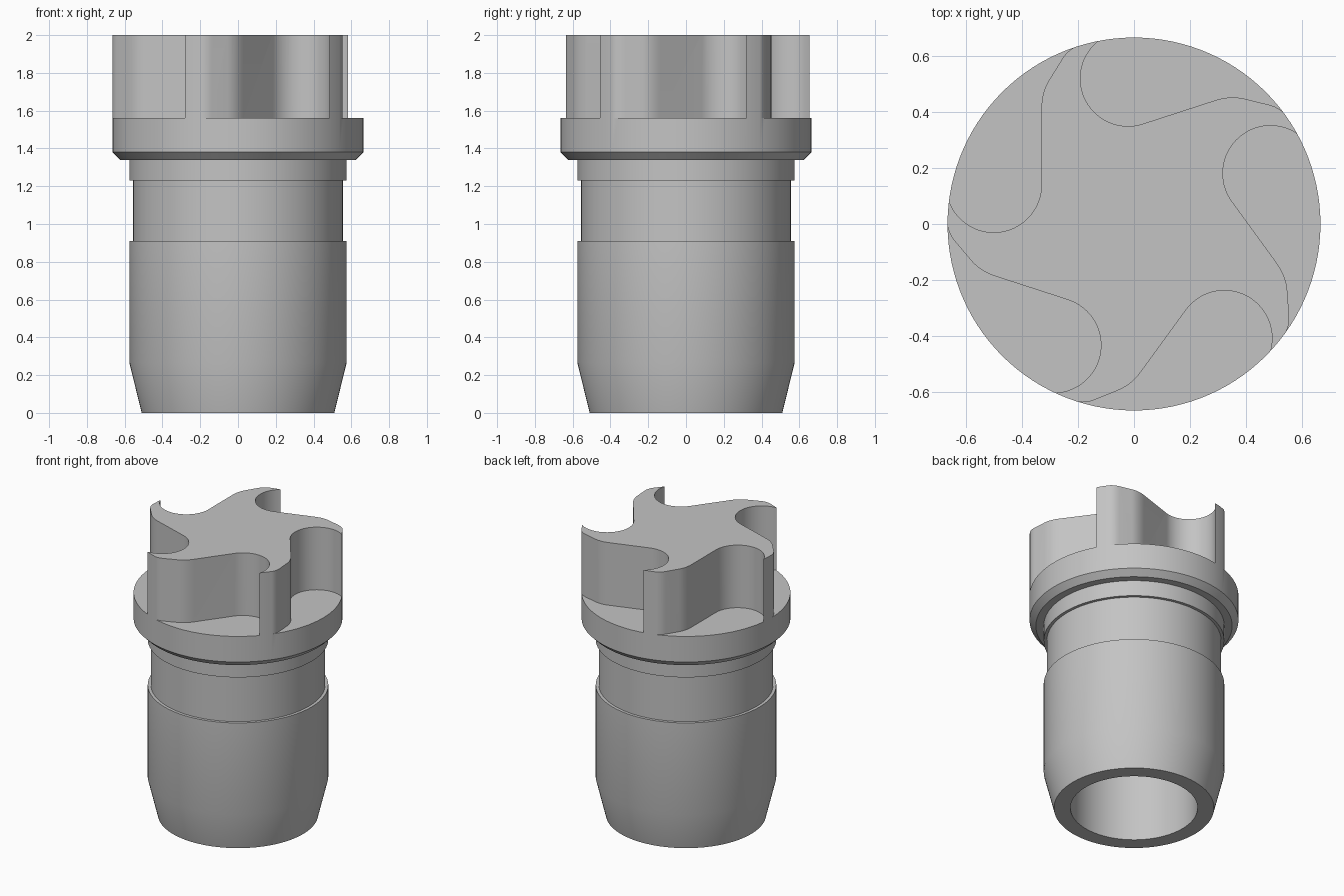
import bpy, bmesh, math
from mathutils import Vector, Matrix

default = bpy.data.objects.get("Cube")
if default:
    bpy.data.objects.remove(default, do_unlink=True)

RIM, FLOOR, TOP = 0.665, 1.56, 2.0

steel = bpy.data.materials.new("plain grey")
steel.use_nodes = True
grey = (0.55, 0.55, 0.55, 1)
steel.diffuse_color = grey
steel.node_tree.nodes["Principled BSDF"].inputs["Base Color"].default_value = grey


def add_object(name, bm):
    bmesh.ops.recalc_face_normals(bm, faces=bm.faces)
    mesh = bpy.data.meshes.new(name)
    bm.to_mesh(mesh)
    bm.free()
    mesh.materials.append(steel)
    obj = bpy.data.objects.new(name, mesh)
    bpy.context.collection.objects.link(obj)
    return obj


def bend(a, ctrl, b, steps=8):
    """Rounded corner from a to b."""
    a, ctrl, b = Vector(a), Vector(ctrl), Vector(b)
    ts = [i / steps for i in range(steps + 1)]
    return [a * (1 - t) ** 2 + ctrl * 2 * t * (1 - t) + b * t * t for t in ts]


def arc(cx, cy, r, start, end, steps):
    angles = [math.radians(start + (end - start) * i / steps) for i in range(steps + 1)]
    return [Vector((cx + r * math.cos(a), cy + r * math.sin(a))) for a in angles]


# Turned body: bored barrel, neck, collar, flange and solid head
profile = [(0, 1.34), (0.405, 1.34), (0.405, 0), (0.51, 0), (0.575, 0.265),
           (0.575, 0.91), (0.555, 0.91), (0.555, 1.23), (0.575, 1.23),
           (0.575, 1.34), (0.625, 1.34), (RIM, 1.38), (RIM, TOP), (0, TOP)]
bm = bmesh.new()
verts = [bm.verts.new((r, 0, z)) for r, z in profile]
edges = [bm.edges.new(pair) for pair in zip(verts, verts[1:])]
bmesh.ops.spin(bm, geom=verts + edges, cent=(0, 0, 0), axis=(0, 0, 1),
               angle=math.tau, steps=120, use_merge=False)
bmesh.ops.remove_doubles(bm, verts=bm.verts, dist=0.0005)
body = add_object("plug_body", bm)

# Five swirling pockets around the head
outline = (arc(-0.5, 0.14, 0.17, 190, 360, 32)
           + bend((-0.33, 0.41), (-0.33, 0.468), (-0.304, 0.511))
           + bend((-0.257, 0.587), (-0.232, 0.63), (-0.175, 0.645))
           + arc(0, 0, 0.8, 106, 170, 8))
bm = bmesh.new()
for k in range(5):
    turn = Matrix.Rotation(math.radians(-72 * k), 3, "Z")
    face = bm.faces.new([bm.verts.new(turn @ Vector((p.x, p.y, FLOOR))) for p in outline])
    grown = bmesh.ops.extrude_face_region(bm, geom=[face])["geom"]
    bmesh.ops.translate(bm, vec=(0, 0, 0.6),
                        verts=[g for g in grown if isinstance(g, bmesh.types.BMVert)])
cutter = add_object("pocket_cutter", bm)
cutter.hide_render = True

bpy.ops.object.select_all(action="DESELECT")
body.select_set(True)
bpy.context.view_layer.objects.active = body
cut = body.modifiers.new("pockets", "BOOLEAN")
cut.operation = "DIFFERENCE"
cut.solver = "EXACT"
cut.object = cutter
bpy.ops.object.modifier_apply(modifier=cut.name)
bpy.data.objects.remove(cutter, do_unlink=True)

bpy.ops.object.shade_smooth_by_angle(angle=math.radians(30))
